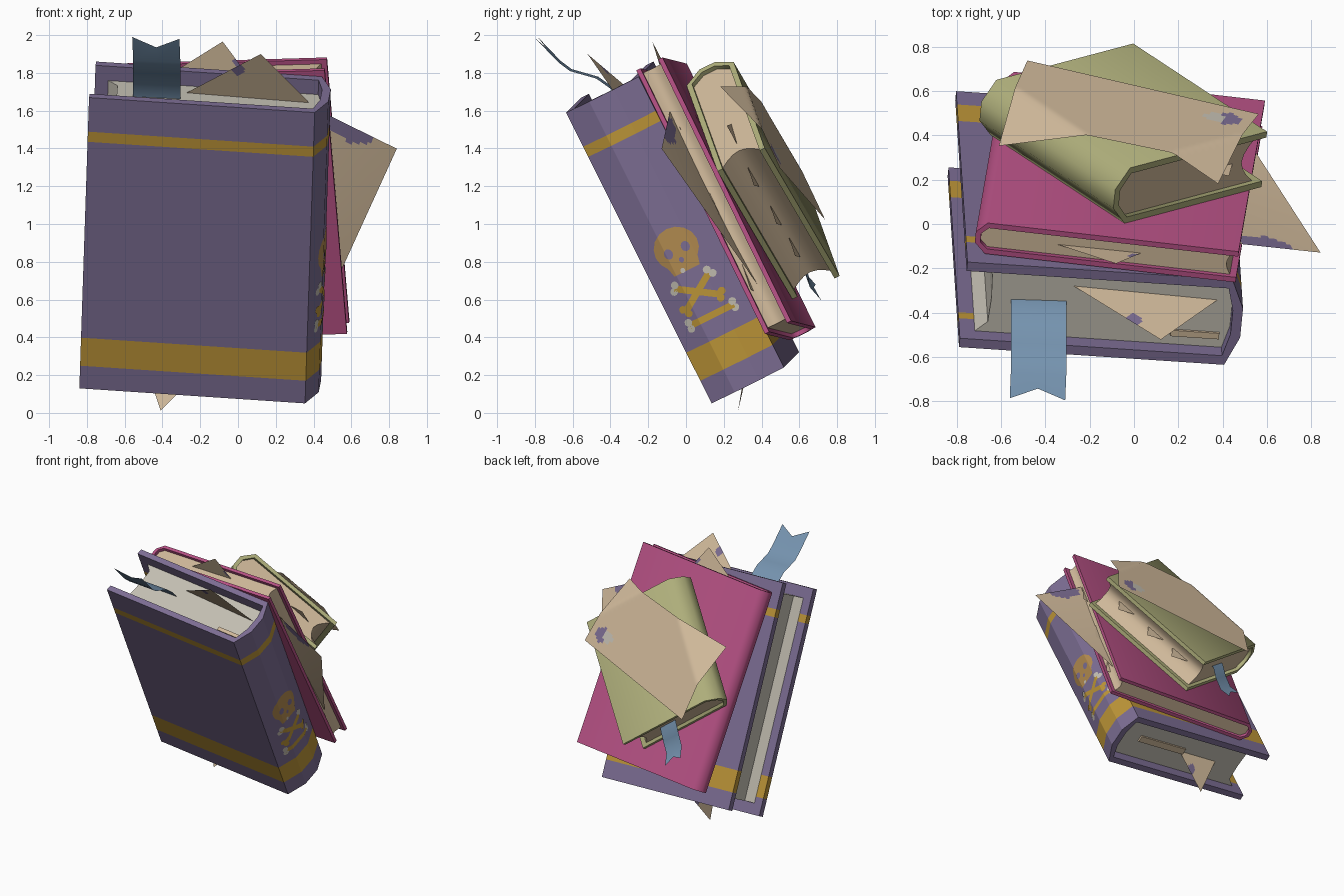
import bpy, bmesh, math
from mathutils import Matrix, Vector

if "Cube" in bpy.data.objects:
    bpy.data.objects.remove(bpy.data.objects["Cube"])


def material(name, r, g, b):
    lin = [((c / 255 + 0.055) / 1.055) ** 2.4 for c in (r, g, b)]
    m = bpy.data.materials.new(name)
    m.diffuse_color = (*lin, 1)
    m.use_nodes = True
    m.node_tree.nodes["Principled BSDF"].inputs["Base Color"].default_value = m.diffuse_color
    return m


PURPLE = material("purple cloth", 125, 110, 148)
PINK = material("pink cloth", 184, 82, 134)
GREEN = material("green cloth", 176, 176, 124)
TAN = material("tan paper", 209, 186, 155)
GREY = material("grey pages", 196, 191, 179)
GOLD = material("gold", 190, 150, 56)
OLD = material("old gold", 180, 140, 80)
BLUE = material("blue ribbon", 118, 148, 176)

# The whole stack leans: local x = across, y = through the stack, z = up the cover
U = Vector((1.2, -0.08, -0.08)).normalized()
V = Vector((0.05, -0.77, 1.54)).normalized()
N = V.cross(U).normalized()
V = U.cross(N)
STACK = Matrix.Translation((-0.84, 0.215, 0.13)) @ Matrix((U, N, V)).transposed().to_4x4()


def finish(name, bm, mats, matrix=STACK, smooth=None, recalc=True):
    if recalc:
        bmesh.ops.recalc_face_normals(bm, faces=bm.faces[:])
    me = bpy.data.meshes.new(name)
    bm.to_mesh(me)
    bm.free()
    ob = bpy.data.objects.new(name, me)
    bpy.context.collection.objects.link(ob)
    for m in mats:
        me.materials.append(m)
    ob.matrix_world = matrix
    if smooth:
        bpy.ops.object.select_all(action='DESELECT')
        ob.select_set(True)
        bpy.context.view_layer.objects.active = ob
        bpy.ops.object.shade_smooth_by_angle(angle=math.radians(smooth))


def prism(name, profile, levels, mats, matrix, bands=(), smooth=None):
    """Extrude an (x, y) profile through z levels; slices listed in bands get material 1."""
    bm = bmesh.new()
    rings = [[bm.verts.new((x, y, z)) for x, y in profile] for z in levels]
    n = len(profile)
    for k in range(len(levels) - 1):
        for i in range(n):
            j = (i + 1) % n
            f = bm.faces.new((rings[k][i], rings[k][j], rings[k + 1][j], rings[k + 1][i]))
            f.material_index = 1 if k in bands else 0
    bm.faces.new(rings[0][::-1])
    bm.faces.new(rings[-1])
    finish(name, bm, mats, matrix, smooth)


def book(name, cloth, paper, w, h, t, th, bulge, inset, hollow, matrix,
         mirror=False, stripes=(), smooth=None, margin=.025):
    flip = (lambda p: [(w - x, y) for x, y in p]) if mirror else (lambda p: p)
    b = w + bulge
    outer = [(0, 0), (w, 0), (b, t * .33), (b, t * .67), (w, t), (0, t)]
    inner = [(0, t - th), (w - th * .3, t - th), (b - th, t * .64),
             (b - th, t * .36), (w - th * .3, th), (0, th)]
    prism(name + "_cover", flip(outer + inner), [0, *stripes, h], [cloth, GOLD], matrix,
          bands=(1, 3) if stripes else (), smooth=smooth)
    # page block with a hollow fore edge
    curve = [(k / 6, math.sin(math.pi * k / 6)) for k in range(7)] if smooth else \
        [(0, 0), (.15, .9), (.5, 1), (.85, .9), (1, 0)]
    pages = inner[1:5] + [(inset + hollow * c, th + (t - 2 * th) * q) for q, c in curve]
    prism(name + "_pages", flip(pages), [margin, h - margin], [paper], matrix, smooth=smooth)


def placed(u, n, v, degrees):
    return STACK @ Matrix.Translation((u, n, v)) @ Matrix.Rotation(math.radians(degrees), 4, 'Y')


# Three books
H, T = 1.722, 0.43
book("purple_book", PURPLE, GREY, 1.2, H, T, .045, .06, .07, .06, STACK,
     stripes=(.134, .30, 1.46, 1.52), margin=.085)
book("pink_book", PINK, TAN, 1.138, 1.557, .155, .025, .05, .03, .02,
     placed(.246, .435, .088, -6.1), mirror=True, smooth=50)
book("green_book", GREEN, TAN, .783, .99, .28, .03, .075, .04, .07,
     placed(.12, .592, .75, 36), mirror=True, smooth=65)


# Loose papers: curved patches, corners as (u, n, v), ink spots as (u, v, radius, material)
def sheet(name, a, b, c, d, drape=None, spots=(), size=(44, 34)):
    a, b, c, d = map(Vector, (a, b, c, d))
    bm = bmesh.new()
    grid = []
    for i in range(size[0] + 1):
        s = i / size[0]
        pts = [a.lerp(b, s).lerp(d.lerp(c, s), j / size[1]) for j in range(size[1] + 1)]
        grid.append([bm.verts.new((p.x, drape(p) if drape else p.y, p.z)) for p in pts])
    for i in range(size[0]):
        for j in range(size[1]):
            f = bm.faces.new((grid[i][j], grid[i + 1][j], grid[i + 1][j + 1], grid[i][j + 1]))
            m = f.calc_center_median()
            for u, v, r, ink in spots:
                if math.hypot(m.x - u, m.z - v) < r:
                    f.material_index = ink
    finish(name, bm, [TAN, PURPLE, GREY], smooth=60)


def corner_sheet(name, tip, a, b, **kw):
    sheet(name, tip, a, Vector(a) + Vector(b) - Vector(tip), b, **kw)


def over_green(p):
    """Lie on the green cover and sag past its spine and top edges."""
    x, z = p.x - .70, p.z - 1.555
    past = math.hypot(max(0, .583 * z - .812 * x), max(0, .583 * x + .812 * z))
    return .893 - .6 * past


sheet("top_paper", (.264, .9, .575), (1.30, .9, .96), (1.11, .8, 1.48), (.13, .75, 1.17),
      drape=over_green, spots=[(1.16, 1.03, .06, 1), (1.10, 1.02, .045, 2)])
sheet("side_paper", (1.612, .405, 1.338), (1.30, .51, .46), (.95, .53, .70), (.99, .54, 1.555),
      spots=[(1.30, 1.43, .07, 1), (1.38, 1.40, .075, 1), (1.44, 1.385, .05, 1)])
corner_sheet("pink_book_paper", (.66, .53, 1.84), (.26, .50, 1.54), (.90, .50, 1.53),
             spots=[(.75, 1.73, .03, 1)])
corner_sheet("purple_book_paper", (.888, .213, 1.94), (.42, .32, 1.58), (1.18, .29, 1.60),
             spots=[(.766, 1.825, .04, 1)])
corner_sheet("bottom_paper", (.432, .04, -.12), (.30, .24, .13), (.70, .24, .13),
             spots=[(.53, 0, .03, 1)])

# Small page corners poking out of the pink and green books
for k, v in enumerate((.45, .85, 1.3)):
    u = 1.37 - .107 * v
    corner_sheet(f"pink_page_corner_{k}", (u + .02, .47 + .02 * k, v), (u - .08, .5, v + .3),
                 (u - .1, .5, v - .05), size=(1, 1))
for k, q in enumerate((.25, .5, .8)):
    u, v = .757 + .573 * q, .293 + .80 * q
    corner_sheet(f"green_page_corner_{k}", (u - .01, .72, v), (u - .05, .73, v + .1),
                 (u - .14, .73, v - .02), size=(1, 1))
corner_sheet("green_top_corner", (1.17, .73, 1.28), (.98, .75, 1.27), (1.2, .74, 1.10), size=(1, 1))

# Uneven leaves showing at the page edges of the purple book
for k, (lo, hi) in enumerate([((.62, .19, .07), (1.02, .24, .3)), ((.95, .09, 1.4), (1.17, .12, 1.65)),
                              ((.115, .24, .2), (.4, .32, .78)), ((.105, .32, 1.0), (.4, .37, 1.4))]):
    prism(f"loose_leaf_{k}", [(lo[0], lo[1]), (hi[0], lo[1]), (hi[0], hi[1]), (lo[0], hi[1])],
          [lo[2], hi[2]], [TAN], STACK)


# Swallow-tailed ribbons
def ribbon(name, path, across, matrix):
    across = Vector(across)
    path = [Vector(p) for p in path]
    bm = bmesh.new()
    rows = []
    for i, p in enumerate(path):
        mid = p.lerp(path[i - 1], .4) if i == len(path) - 1 else p
        rows.append([bm.verts.new(q) for q in (p - across / 2, mid, p + across / 2)])
    for r0, r1 in zip(rows, rows[1:]):
        for k in (0, 1):
            bm.faces.new((r0[k], r0[k + 1], r1[k + 1], r1[k]))
    finish(name, bm, [BLUE], matrix, smooth=60)


ribbon("large_bookmark", [(-.43, -.25, 1.50), (-.43, -.34, 1.665), (-.43, -.40, 1.725), (-.43, -.47, 1.775),
                          (-.43, -.54, 1.795), (-.43, -.61, 1.815), (-.43, -.67, 1.86),
                          (-.435, -.79, 1.985)], (.25, -.01, -.01), Matrix())
ribbon("small_bookmark", [(.56, .75, .66), (.48, .75, .50), (.46, .71, .42), (.43, .68, .34),
                          (.40, .70, .25)], (.12, 0, -.085), STACK)


# Skull and bones: thin plates draped over the faceted purple spine
def plate(name, pts, mat, lift):
    bm = bmesh.new()
    bm.faces.new([bm.verts.new((0, n, v)) for n, v in pts])
    for cut in (T * .33, T * .67):
        bmesh.ops.bisect_plane(bm, geom=bm.verts[:] + bm.edges[:] + bm.faces[:],
                               plane_co=(0, cut, 0), plane_no=(0, 1, 0))
    for vert in bm.verts:
        n = vert.co.y
        vert.co.x = 1.2 + .06 * min(1, min(n, T - n) / (T * .33)) + lift
    for f in bm.faces:
        f.normal_update()
        if f.normal.x < 0:
            f.normal_flip()
    finish(name, bm, [mat], recalc=False)


def disc(name, n, v, rn, rv, mat, lift, sides=16):
    plate(name, [(n + rn * math.cos(2 * math.pi * k / sides),
                  v + rv * math.sin(2 * math.pi * k / sides)) for k in range(sides)], mat, lift)


def bone(name, n, v, length, degrees, ends):
    d = Vector((math.cos(math.radians(degrees)), math.sin(math.radians(degrees))))
    s, c, e = Vector((-d.y, d.x)) * .018, Vector((n, v)), d * length / 2
    plate(name, [c - e - s, c + e - s, c + e + s, c - e + s], GOLD, .003)
    for k, (end, mat) in enumerate(zip((c - e, c + e), ends)):
        for side in (-1, 1):
            p = end + s * side
            disc(f"{name}_knob_{k}_{side}", p.x, p.y, .021, .021, mat, .004 + .001 * side, 10)


M = T / 2 - .01
disc("skull", M, .82, .122, .115, OLD, .003)
plate("skull_jaw", [(M - .075, .69), (M + .075, .69), (M + .095, .77), (M - .095, .77)], OLD, .002)
for k in (-1, 1):
    disc(f"skull_eye_{k}", M + k * .05, .81, .024, .028, PURPLE, .006, 12)
disc("skull_tooth", M - .02, .70, .014, .014, GREY, .005, 8)
disc("skull_nose", M, .755, .014, .016, PURPLE, .006, 8)
bone("cross_bone_a", M, .565, .25, 33, (GOLD, GREY))
bone("cross_bone_b", M, .565, .25, -33, (GREY, GOLD))
bone("lower_bone", M + .01, .42, .26, 0, (GREY, GREY))
